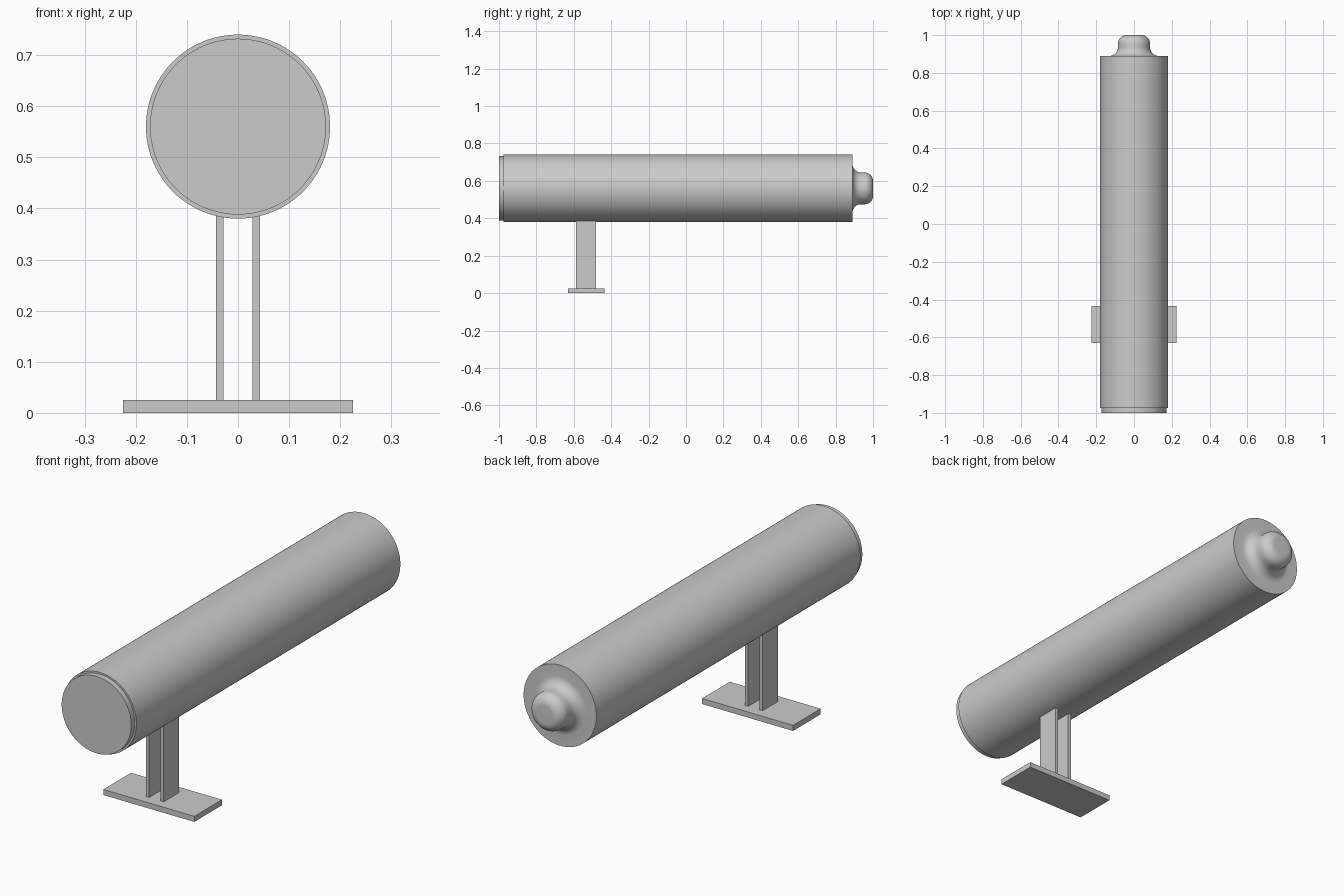
import bpy, bmesh, math
from mathutils import Matrix, Vector

if "Cube" in bpy.data.objects:
    bpy.data.objects.remove(bpy.data.objects["Cube"])

AXIS_Z = 0.56
grey = bpy.data.materials.new("plain_grey")
grey.diffuse_color = (0.6, 0.6, 0.6, 1)
grey.use_nodes = True
grey.node_tree.nodes["Principled BSDF"].inputs["Base Color"].default_value = grey.diffuse_color


def finish(name, bm):
    bmesh.ops.recalc_face_normals(bm, faces=bm.faces)
    mesh = bpy.data.meshes.new(name)
    bm.to_mesh(mesh)
    bm.free()
    mesh.materials.append(grey)
    obj = bpy.data.objects.new(name, mesh)
    bpy.context.collection.objects.link(obj)
    return obj


def box(name, x0, x1, y0, y1, z0, z1):
    bm = bmesh.new()
    bmesh.ops.create_cube(bm, size=1)
    bmesh.ops.scale(bm, vec=(x1 - x0, y1 - y0, z1 - z0), verts=bm.verts)
    bmesh.ops.translate(bm, vec=((x0 + x1) / 2, (y0 + y1) / 2, (z0 + z1) / 2), verts=bm.verts)
    return finish(name, bm)


def lathe(name, profile, steps=96):
    """Turn (radius, y) points around the tube axis."""
    bm = bmesh.new()
    verts = [bm.verts.new((r, y, AXIS_Z)) for r, y in profile]
    edges = [bm.edges.new(pair) for pair in zip(verts, verts[1:])]
    bmesh.ops.spin(bm, geom=verts + edges, cent=(0, 0, AXIS_Z), axis=(0, 1, 0),
                   angle=math.tau, steps=steps)
    bmesh.ops.remove_doubles(bm, verts=bm.verts, dist=1e-5)
    obj = finish(name, bm)
    bpy.ops.object.select_all(action='DESELECT')
    obj.select_set(True)
    bpy.context.view_layer.objects.active = obj
    bpy.ops.object.shade_smooth_by_angle(angle=math.radians(35))
    return obj


def arc(cr, cy, radius, a0, a1, n=8):
    return [(cr + radius * math.cos(math.radians(a0 + (a1 - a0) * i / n)),
             cy + radius * math.sin(math.radians(a0 + (a1 - a0) * i / n))) for i in range(n + 1)]


# Main tube, with a flared and rounded knob on its rear end
flare = arc(0.13, 0.935, 0.045, 270, 180)
dome = arc(0.04, 0.955, 0.045, 0, 90)
lathe("tube", [(0, -0.975), (0.18, -0.975), (0.18, 0.89)] + flare + dome + [(0, 0.998)])

# Slightly narrower front cap
lathe("front_cap", [(0, -1.0), (0.172, -1.0), (0.172, -0.97), (0, -0.97)])

# Foot plate and the two upright struts
box("base_plate", -0.225, 0.225, -0.63, -0.435, 0, 0.025)
for side, x in (("left", -0.036), ("right", 0.036)):
    box(side + "_strut", x - 0.0075, x + 0.0075, -0.587, -0.48, 0.02, 0.39)
